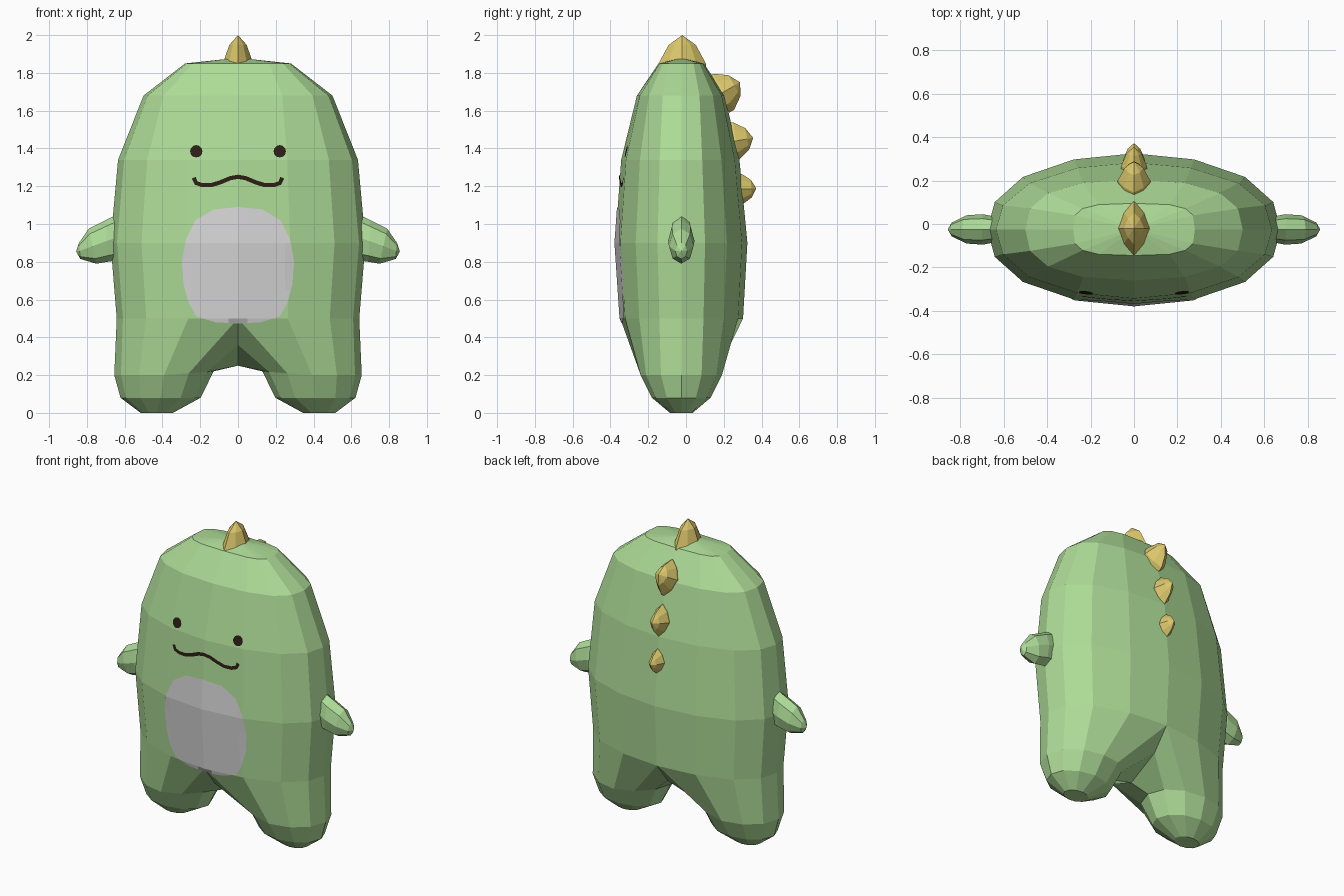
import bpy, bmesh, math
from mathutils import Vector
from mathutils.bvhtree import BVHTree

if "Cube" in bpy.data.objects:
    bpy.data.objects.remove(bpy.data.objects["Cube"])

CY = -0.025  # depth of the body's centre plane


def material(name, rgb):
    m = bpy.data.materials.new(name)
    m.diffuse_color = (*rgb, 1)
    m.use_nodes = True
    m.node_tree.nodes["Principled BSDF"].inputs["Base Color"].default_value = m.diffuse_color
    return m


GREEN = material("soft green", (0.42, 0.71, 0.31))
GREY = material("belly grey", (0.68, 0.67, 0.68))
YELLOW = material("spike yellow", (0.72, 0.58, 0.15))
DARK = material("dark brown", (0.025, 0.013, 0.007))


def finish(bm, name, mat, fix_normals=True):
    if fix_normals:
        bmesh.ops.recalc_face_normals(bm, faces=bm.faces)
    me = bpy.data.meshes.new(name)
    bm.to_mesh(me)
    me.materials.append(mat)
    ob = bpy.data.objects.new(name, me)
    bpy.context.collection.objects.link(ob)
    return ob


def loft(bm, rings, closed=True, tip=None, cap_start=False, cap_end=False):
    vs = [[bm.verts.new(p) for p in r] for r in rings]
    n = len(vs[0])
    last = n if closed else n - 1
    for a, b in zip(vs, vs[1:]):
        for i in range(last):
            j = (i + 1) % n
            bm.faces.new((a[i], a[j], b[j], b[i]))
    if tip:
        t = bm.verts.new(tip)
        for i in range(last):
            bm.faces.new((vs[-1][i], vs[-1][(i + 1) % n], t))
    if cap_start:
        bm.faces.new(vs[0])
    if cap_end:
        bm.faces.new(vs[-1])


# Body: half rings (front centre -> side -> back centre), mirrored in x
QUARTER = [(0, 1), (.41, .92), (.757, .69), (.949, .36), (1, 0)]


def half_ring(z, hx, front, back, power=1.0):
    pts = [(hx * x ** power, CY - (CY - front) * y ** power, z) for x, y in QUARTER]
    pts += [(hx * x ** power, CY + (back - CY) * y ** power, z) for x, y in QUARTER[-2::-1]]
    return pts


def leg_ring(z, cx, rx, ry, z_inner=0):
    # starts at the front inner corner, turning round the outside to the inside
    out = []
    for k in range(12):
        a = math.radians(-120 + 30 * k)
        out.append((cx + rx * math.cos(a), CY + ry * math.sin(a),
                    z + z_inner * max(0, -math.cos(a))))
    return out


body = bmesh.new()
hip = half_ring(.50, .642, -.348, .302)
torso = [hip,
         half_ring(.90, .675, -.375, .325),
         half_ring(1.34, .635, -.343, .283),
         half_ring(1.68, .50, -.26, .205, .85),
         half_ring(1.85, .28, -.145, .095, .6)]
crotch = [(0, .19, .36), (0, CY, .25), (0, -.24, .36)]
legs = [hip + crotch,
        leg_ring(.20, .392, .263, .215, .02),
        leg_ring(.08, .41, .212, .155),
        leg_ring(.003, .43, .085, .06)]
for s in (1, -1):
    flip = lambda rings: [[(s * x, y, z) for x, y, z in r] for r in rings]
    loft(body, flip(torso), closed=False, tip=(0, CY, 1.88))
    loft(body, flip(legs), cap_end=True)
bmesh.ops.remove_doubles(body, verts=body.verts, dist=.0005)
low = min(v.co.z for v in body.verts)
for v in body.verts:
    if v.co.z < .01:
        v.co.z -= low
finish(body, "body", GREEN)
surface = BVHTree.FromBMesh(body)

# Arms: rings between an upper and a lower edge, tapering outwards
ARM = [((.62, 1.06), (.62, .81), .055), ((.70, 1.02), (.69, .80), .07),
       ((.79, .975), (.75, .79), .065), ((.842, .90), (.835, .815), .032)]
for s, side in ((1, "right"), (-1, "left")):
    bm = bmesh.new()
    rings = []
    for top, bot, hy in ARM:
        t, b = Vector((s * top[0], CY, top[1])), Vector((s * bot[0], CY, bot[1]))
        ring = []
        for k in range(8):
            a = math.tau * k / 8
            p = (t + b) / 2 + (t - b) / 2 * math.cos(a)
            ring.append(p + Vector((0, hy * math.sin(a), 0)))
        rings.append(ring)
    loft(bm, rings, tip=(s * .857, CY, .855), cap_start=True)
    finish(bm, "arm_" + side, GREEN)


# Spikes: faceted bumps along the crown and back
def spike(name, y, z, angle, hx, hl, h):
    d = Vector((0, math.sin(angle), math.cos(angle)))
    along = Vector((0, d.z, -d.y))
    c = Vector((0, y, z))
    bm = bmesh.new()
    rings = []
    for scale, up in ((1, -.03), (1, 0), (.58, .65 * h)):
        ring = []
        for k in range(8):
            a = math.tau * k / 8
            r = scale * (1 if k % 2 == 0 else .85)
            ring.append(c + d * up + Vector((hx * r * math.cos(a), 0, 0))
                        + along * hl * r * math.sin(a))
        rings.append(ring)
    loft(bm, rings, tip=c + d * h, cap_start=True)
    finish(bm, name, YELLOW)


spike("crown_spike", -.02, 1.85, 0, .08, .125, .15)
spike("upper_back_spike", .20, 1.70, math.radians(60), .075, .11, .10)
spike("middle_back_spike", .265, 1.44, math.radians(80), .06, .10, .092)
spike("lower_back_spike", .298, 1.185, math.radians(88), .05, .08, .074)


# Thin plates laid on the front of the body
def decal(name, polygons, mat, step, lift):
    bm = bmesh.new()
    for poly in polygons:
        bm.faces.new([bm.verts.new((x, -1, z)) for x, z in poly])
    for axis, lo, hi in (((1, 0, 0), -.35, .35), ((0, 0, 1), .4, 1.5)):
        for i in range(int(round((hi - lo) / step)) + 1):
            bmesh.ops.bisect_plane(bm, geom=bm.verts[:] + bm.edges[:] + bm.faces[:],
                                   plane_co=Vector(axis) * (lo + i * step), plane_no=axis)
    for v in bm.verts:
        hit = surface.ray_cast(v.co, Vector((0, 1, 0)))[0]
        if hit:
            v.co.y = hit.y - lift
    for f in bm.faces:
        f.normal_update()
        if f.normal.y > 0:
            f.normal_flip()
    finish(bm, name, mat, fix_normals=False)


HALF_BELLY = [(0, 1.09), (.13, 1.077), (.225, 1.02), (.275, .92), (.297, .80),
              (.288, .68), (.26, .58), (.22, .51), (.12, .48), (0, .472)]
belly = HALF_BELLY + [(-x, z) for x, z in HALF_BELLY[-2:0:-1]]
decal("belly_patch", [belly], GREY, .05, .004)

for s, side in ((1, "right"), (-1, "left")):
    circle = [(s * .221 + .033 * math.cos(math.tau * k / 12),
               1.385 + .033 * math.sin(math.tau * k / 12)) for k in range(12)]
    decal("eye_" + side, [circle], DARK, .05, .005)

# Mouth: a thin stroke along a curved path
HALF_MOUTH = [(0, 1.25), (.04, 1.243), (.09, 1.222), (.14, 1.206), (.19, 1.206),
              (.222, 1.217), (.234, 1.245)]
path = [Vector((-x, z)) for x, z in HALF_MOUTH[:0:-1]] + [Vector(p) for p in HALF_MOUTH]
edge = []
for i, p in enumerate(path):
    t = (path[min(i + 1, len(path) - 1)] - path[max(i - 1, 0)]).normalized()
    n = Vector((-t.y, t.x)) * .011
    edge.append((p + n, p - n))
decal("mouth", [(a[0], a[1], b[1], b[0]) for a, b in zip(edge, edge[1:])], DARK, .05, .005)
